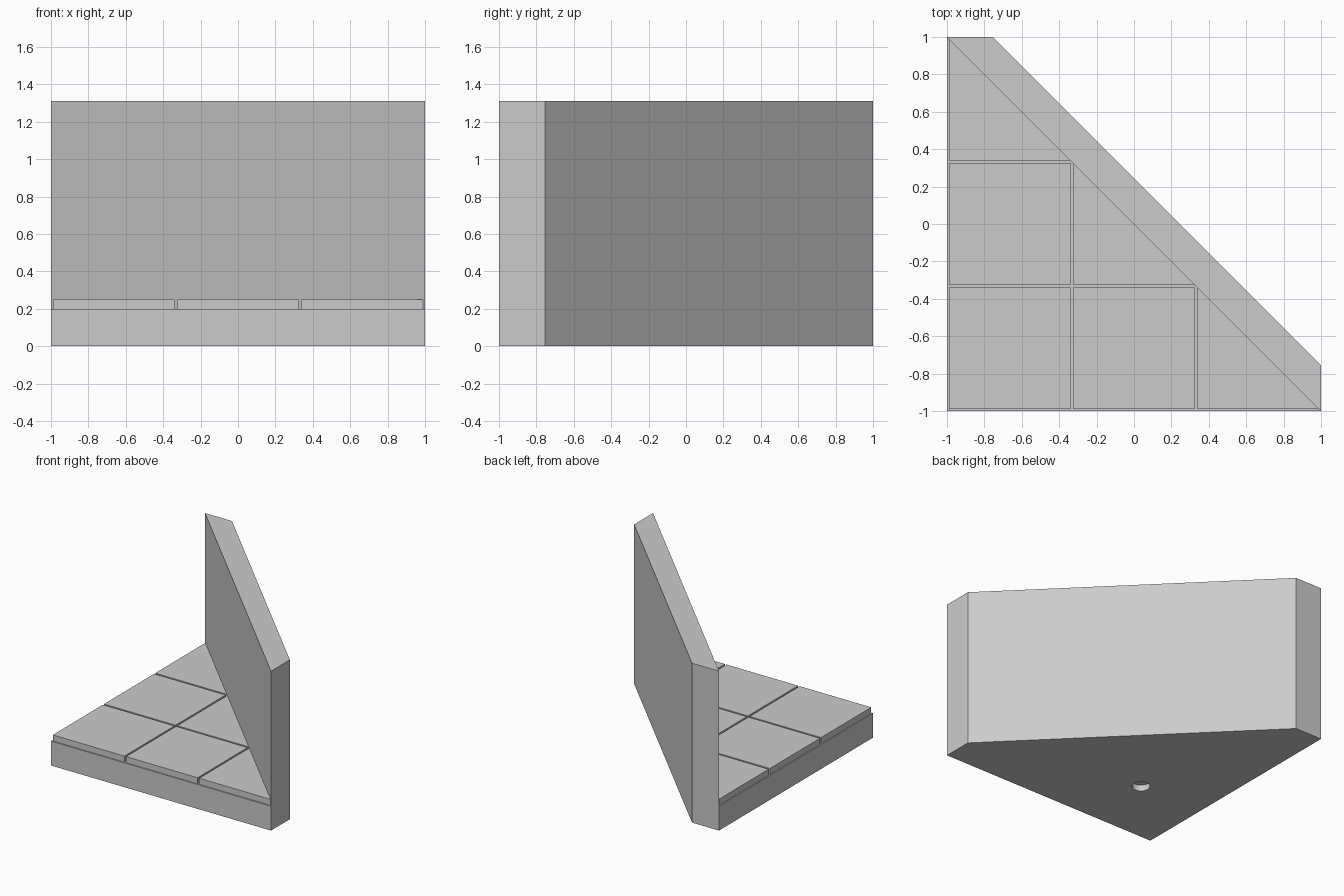
import bpy, bmesh, math
from mathutils import Matrix

default = bpy.data.objects.get("Cube")
if default:
    bpy.data.objects.remove(default, do_unlink=True)

stone = bpy.data.materials.new("stone grey")
stone.use_nodes = True
GREY = (0.6, 0.6, 0.6, 1)
stone.diffuse_color = GREY
stone.node_tree.nodes["Principled BSDF"].inputs["Base Color"].default_value = GREY


def finish(bm, name):
    bmesh.ops.recalc_face_normals(bm, faces=bm.faces)
    mesh = bpy.data.meshes.new(name)
    bm.to_mesh(mesh)
    bm.free()
    mesh.materials.append(stone)
    obj = bpy.data.objects.new(name, mesh)
    bpy.context.collection.objects.link(obj)
    return obj


def raise_faces(bm, faces, height):
    new = bmesh.ops.extrude_face_region(bm, geom=faces)["geom"]
    verts = [v for v in new if isinstance(v, bmesh.types.BMVert)]
    bmesh.ops.translate(bm, verts=verts, vec=(0, 0, height))


def prism(name, outline, z0, z1):
    bm = bmesh.new()
    face = bm.faces.new([bm.verts.new((x, y, z0)) for x, y in outline])
    raise_faces(bm, [face], z1 - z0)
    return finish(bm, name)


def cut(obj, cutter):
    mod = obj.modifiers.new("cut", "BOOLEAN")
    mod.operation = "DIFFERENCE"
    mod.solver = "EXACT"
    mod.object = cutter
    result = bpy.data.meshes.new_from_object(
        obj.evaluated_get(bpy.context.evaluated_depsgraph_get()))
    obj.modifiers.clear()
    obj.data = result
    bpy.data.objects.remove(cutter, do_unlink=True)


BASE_TOP, TILE_TOP, WALL_TOP = 0.2, 0.25, 1.31
WALL_END = -0.755

# Corner floor slab and diagonal wall in one body
body = prism("floor_and_wall",
             [(-1, -1), (1, -1), (1, WALL_END), (WALL_END, 1), (-1, 1)], 0, WALL_TOP)
cut(body, prism("room_space", [(-1.5, -1.5), (1.5, -1.5), (-1.5, 1.5)], BASE_TOP, 2))

# Triangular groove under the floor
bm = bmesh.new()
tri = bm.faces.new([bm.verts.new((x, y, -0.05)) for x, y in ((-1, -1), (1, -1), (-1, 1))])
margin = bmesh.ops.inset_region(bm, faces=[tri], thickness=0.07, use_even_offset=True)["faces"]
ring = bmesh.ops.inset_region(bm, faces=[tri], thickness=0.045, use_even_offset=True)["faces"]
bmesh.ops.delete(bm, geom=margin + [tri], context="FACES")
raise_faces(bm, ring, 0.1)
cut(body, finish(bm, "groove_cutter"))

# Round socket under the floor
bm = bmesh.new()
bmesh.ops.create_cone(bm, cap_ends=True, segments=32, radius1=0.068, radius2=0.068,
                      depth=0.1, matrix=Matrix.Translation((-0.42, -0.42, 0)))
cut(body, finish(bm, "socket_cutter"))

# Floor tiles, trimmed along the wall
SIZE, PITCH, START = 0.65, 0.665, -0.99
for row in range(3):
    for col in range(3 - row):
        x, y = START + col * PITCH, START + row * PITCH
        x2, y2 = x + SIZE, y + SIZE
        if col + row == 2:
            outline = [(x, y), (-y, y), (x, -x)]
        else:
            outline = [(x, y), (x2, y), (x2, y2), (x, y2)]
        prism(f"floor_tile_{row + 1}_{col + 1}", outline, BASE_TOP, TILE_TOP)
